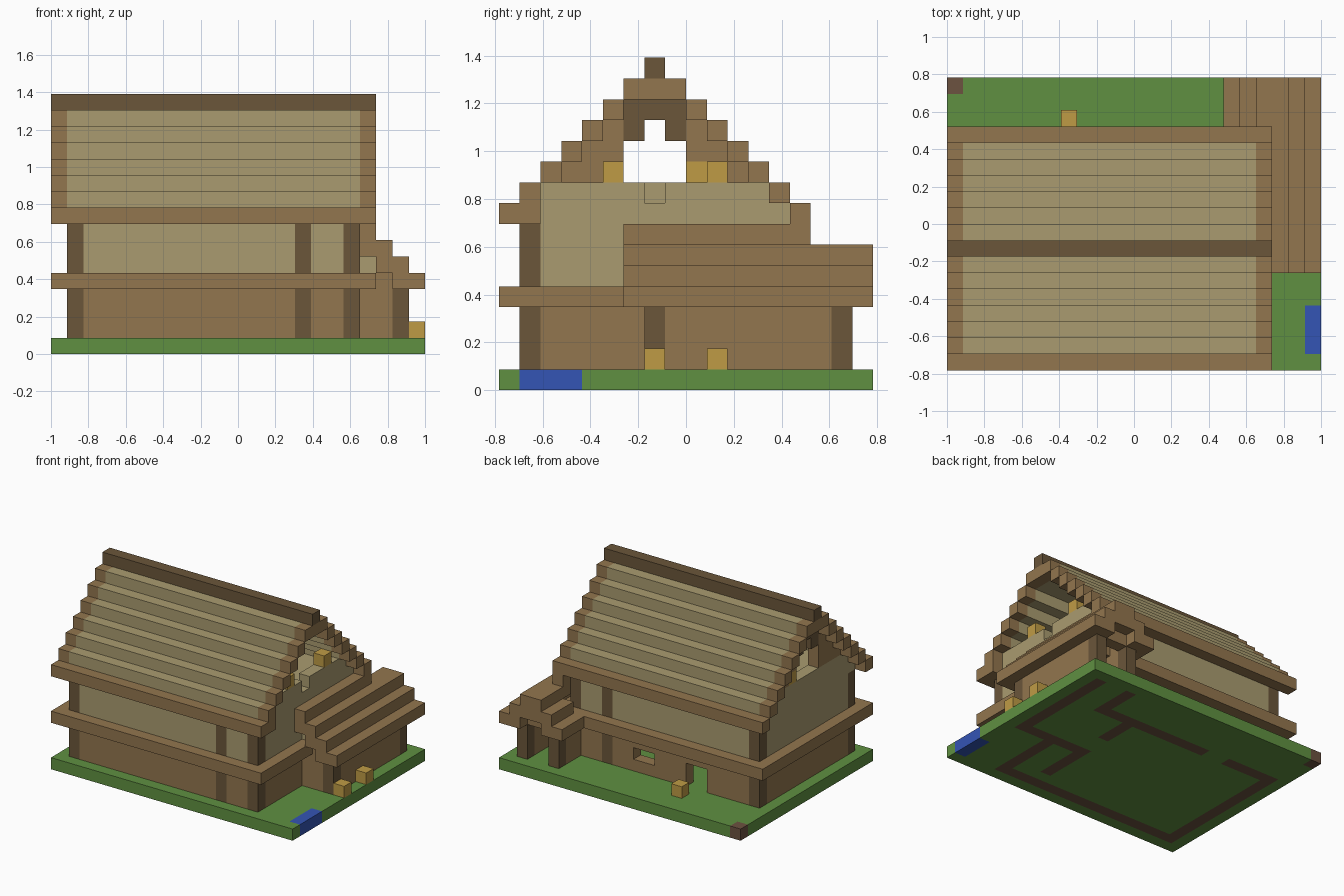
import bpy, bmesh
from mathutils import Vector

cube = bpy.data.objects.get("Cube")
if cube:
    bpy.data.objects.remove(cube, do_unlink=True)

U = 2 / 23                      # edge of one block
NX, NY = 23, 18                 # plot size in blocks
COLOURS = {
    "grass": (0.115, 0.28, 0.053), "dirt": (0.15, 0.084, 0.051),
    "water": (0.034, 0.09, 0.46), "planks": (0.29, 0.18, 0.077),
    "plaster": (0.40, 0.33, 0.16), "timber": (0.145, 0.093, 0.042),
    "lamp_gold": (0.52, 0.33, 0.06),
}
materials = {}
for name, rgb in COLOURS.items():
    m = bpy.data.materials.new(name)
    m.use_nodes = True
    m.diffuse_color = (*rgb, 1)
    bsdf = m.node_tree.nodes["Principled BSDF"]
    bsdf.inputs["Base Color"].default_value = (*rgb, 1)
    bsdf.inputs["Roughness"].default_value = 0.9
    materials[name] = m

blocks = {}                     # cell -> (part, colour); later parts replace earlier


def span(v):
    return range(v[0], v[1] + 1) if isinstance(v, tuple) else (v,)


def fill(part, colour, xs, ys, zs):
    """Fill a box of blocks; each range is one index or an inclusive pair."""
    for x in span(xs):
        for y in span(ys):
            for z in span(zs):
                blocks[x, y, z] = (part, colour)


def clear(xs, ys, zs):
    for x in span(xs):
        for y in span(ys):
            for z in span(zs):
                blocks.pop((x, y, z), None)


# Ground plot with pond and a bare corner
fill("ground", "grass", (0, NX - 1), (0, NY - 1), 0)
fill("ground", "water", 22, (1, 3), 0)
fill("ground", "dirt", 0, 17, 0)

# Ground floor walls with dirt foundations below them
GROUND_WALLS = [
    ((1, 18), 1), (1, (1, 13)), ((1, 5), 13), ((8, 18), 13), (18, (1, 7)),
    ((15, 21), 7), (21, (7, 16)), (18, (13, 16)), (15, (3, 7)), (15, (10, 13)),
]
for xs, ys in GROUND_WALLS:
    fill("ground", "dirt", xs, ys, 0)
    fill("ground_floor_walls", "planks", xs, ys, (1, 3))
fill("ground_floor_walls", "planks", (6, 7), 13, 3)     # door lintel
clear((11, 12), 13, 2)                                  # back window

# Floor slab with its overhanging edge
fill("floor_slab", "planks", (0, 19), (0, 14), 4)

# Upper floor walls
for y in (1, 13):
    fill("upper_walls", "plaster", (1, 18), y, (5, 8))
for x in (1, 18):
    fill("upper_walls", "plaster", x, (1, 13), (5, 9))
fill("attic_floor", "plaster", (2, 17), (2, 12), 8)
clear(18, 7, 9)                                         # balcony notch

# Corner and middle posts
for x in (1, 15, 18):
    for y in (1, 13):
        fill("posts", "timber", x, y, (1, 3))
        fill("posts", "timber", x, y, (5, 7))
for x, y in ((21, 7), (21, 16), (18, 16)):
    fill("posts", "timber", x, y, (1, 3))

# Gable wall on the closed side, with an opening and beams
for z in range(10, 14):
    fill("gable_wall", "planks", 1, (z - 7, 21 - z), z)
clear(1, (6, 8), (10, 12))
for y in (6, 8):
    fill("gable_beams", "timber", 1, y, 12)
fill("gable_beams", "timber", 1, (6, 8), 13)

# Stepped main roof: plaster courses, plank edges, timber ridge
for step in range(7):
    for y in (step, 14 - step):
        fill("roof_courses", "plaster", (1, 18), y, 8 + step)
        for x in (0, 19):
            fill("roof_trim", "planks", x, y, 8 + step)
for y in (0, 14):
    fill("eaves", "planks", (0, 19), y, 8)
fill("roof_trim", "planks", 19, 1, 8)
fill("roof_courses", "plaster", (1, 18), 7, 14)
for x in (0, 19):
    fill("roof_trim", "planks", x, 7, 14)
fill("ridge", "timber", (0, 19), 7, 15)

# Side wing: end walls and stepped roof leaning on the house
for y in (7, 16):
    fill("wing_end_walls", "planks", (19, 20), y, 4)
fill("wing_end_walls", "plaster", 19, 7, 5)
for step in range(4):
    x = 22 - step
    ys = (6, 17) if step < 3 else (6, 14)
    fill("wing_roof", "planks", x, ys, 4 + step)
    if step < 3:
        fill("wing_roof", "planks", x - 1, ys, 4 + step)
fill("wing_end_walls", "plaster", 19, 7, 5)
for step in range(3):
    fill("wing_roof", "planks", 17 + step, (15, 17), 4 + step)
    if step < 2:
        fill("wing_roof", "planks", 18 + step, (15, 17), 4 + step)

# Lanterns by the doors and on the balcony
for x, y, z in ((22, 7, 1), (22, 10, 1), (7, 15, 1), (18, 5, 10), (18, 10, 10), (1, 9, 10)):
    fill("lanterns", "lamp_gold", x, y, z)

# One object per part, made of the exposed block faces
DIRS = [Vector(d) * s for d in ((1, 0, 0), (0, 1, 0), (0, 0, 1)) for s in (1, -1)]
ORIGIN = Vector((NX / 2, NY / 2, 0))
for part in sorted({p for p, c in blocks.values()}):
    cells = {k: c for k, (p, c) in blocks.items() if p == part}
    palette = sorted(set(cells.values()))
    mesh = bpy.data.meshes.new(part)
    bm = bmesh.new()
    cache = {}
    for cell, colour in cells.items():
        centre = Vector(cell) + Vector((0.5, 0.5, 0.5))
        for n in DIRS:
            if tuple(int(round(v)) for v in Vector(cell) + n) in blocks:
                continue
            a = Vector((n.y, n.z, n.x))
            b = n.cross(a)
            ring = []
            for s, t in ((-1, -1), (1, -1), (1, 1), (-1, 1)):
                p = (centre + (n + a * s + b * t) / 2 - ORIGIN) * U
                key = tuple(round(v, 4) for v in p)
                if key not in cache:
                    cache[key] = bm.verts.new(p)
                ring.append(cache[key])
            bm.faces.new(ring).material_index = palette.index(colour)
    bm.to_mesh(mesh)
    bm.free()
    for c in palette:
        mesh.materials.append(materials[c])
    bpy.context.scene.collection.objects.link(bpy.data.objects.new(part, mesh))
